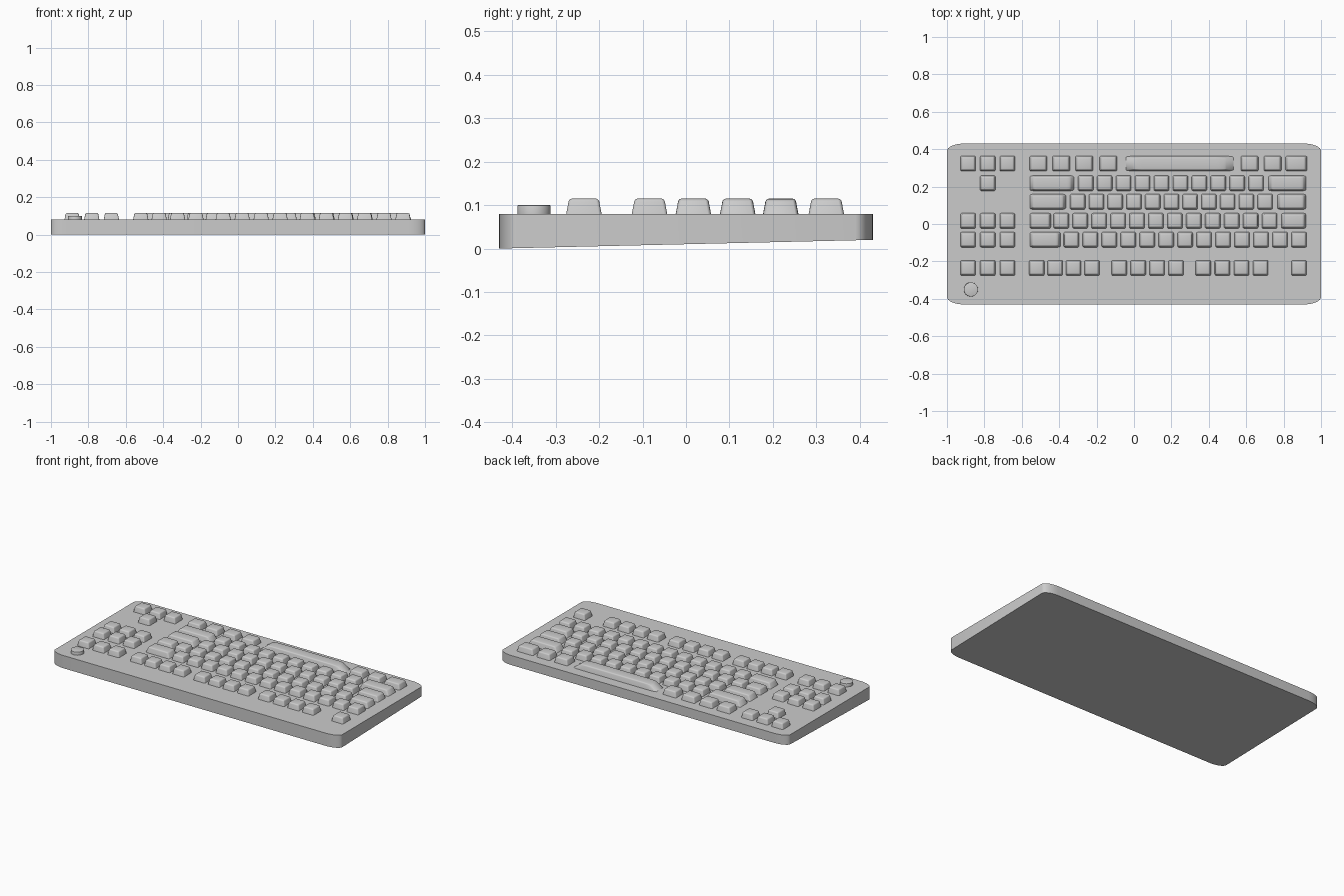
import bpy, bmesh, math

if "Cube" in bpy.data.objects:
    bpy.data.objects.remove(bpy.data.objects["Cube"])


def finish(bm, name, angle=30):
    bmesh.ops.recalc_face_normals(bm, faces=bm.faces[:])
    mesh = bpy.data.meshes.new(name)
    bm.to_mesh(mesh)
    bm.free()
    mesh.shade_smooth()
    mesh.set_sharp_from_angle(angle=math.radians(angle))
    return mesh


def add(name, mesh, loc=(0, 0, 0), scale=(1, 1, 1)):
    ob = bpy.data.objects.new(name, mesh)
    ob.location, ob.scale = loc, scale
    bpy.context.collection.objects.link(ob)
    return ob


# Case: rounded plate, flat on top, underside sloping up to the back
HX, HY, RX, RY, TOP = 1.0, 0.43, 0.09, 0.04, 0.08
bm = bmesh.new()
outline = []
for sx, sy, start in ((1, 1, 0), (-1, 1, 90), (-1, -1, 180), (1, -1, 270)):
    for i in range(9):
        a = math.radians(start + i * 90 / 8)
        outline.append((sx * (HX - RX) + RX * math.cos(a),
                        sy * (HY - RY) + RY * math.sin(a)))
low = [bm.verts.new((x, y, 0.02 * (y + HY) / (2 * HY))) for x, y in outline]
high = [bm.verts.new((x, y, TOP)) for x, y in outline]
bm.faces.new(high)
bm.faces.new(low[::-1])
for i in range(len(outline)):
    j = (i + 1) % len(outline)
    bm.faces.new((low[i], low[j], high[j], high[i]))
add("case", finish(bm, "case"))

# Keycap: tapered block with softened upper edges, shared by all keys
KEY, KEY_H = 0.082, 0.035
bm = bmesh.new()
bmesh.ops.create_cube(bm, size=1)
for v in bm.verts:
    up = v.co.z > 0
    w = 0.068 if up else KEY
    v.co = (v.co.x * w, v.co.y * w, KEY_H if up else -0.002)
edges = [e for e in bm.edges if max(v.co.z for v in e.verts) > 0]
bmesh.ops.bevel(bm, geom=edges, offset=0.007, segments=3, profile=0.5,
                affect='EDGES', clamp_overlap=True)
key_mesh = finish(bm, "keycap", 40)


def key(x, y, width=KEY):
    add("key", key_mesh, (x, y, TOP), (width / KEY, 1, 1))


def run(y, first, last, count):
    for i in range(count):
        key(first + (last - first) * i / (count - 1), y)


ROW = [0.323, 0.218, 0.119, 0.017, -0.084, -0.235]

# Side cluster
for y in (ROW[0], ROW[3], ROW[4], ROW[5]):
    run(y, -0.887, -0.677, 3)
key(-0.782, ROW[1])

# Space bar row
for x in (-0.511, -0.389, -0.266, -0.137, 0.618, 0.741):
    key(x, ROW[0], 0.094)
key(0.244, ROW[0], 0.58)
key(0.868, ROW[0], 0.115)

# Letter and number rows: regular keys, then the wide end keys
run(ROW[1], -0.258, 0.653, 10)
run(ROW[2], -0.301, 0.701, 11)
run(ROW[3], -0.389, 0.725, 12)
run(ROW[4], -0.335, 0.882, 13)
for row, x, w in ((1, -0.439, 0.237), (1, 0.82, 0.203), (2, -0.461, 0.194),
                  (2, 0.843, 0.152), (3, -0.501, 0.113), (3, 0.853, 0.132),
                  (4, -0.475, 0.165)):
    key(x, ROW[row], w)

# Function row: three groups of four and a single end key
run(ROW[5], -0.52, -0.225, 4)
run(ROW[5], -0.079, 0.225, 4)
run(ROW[5], 0.37, 0.677, 4)
key(0.882, ROW[5])

# Round knob
bm = bmesh.new()
bmesh.ops.create_cone(bm, cap_ends=True, segments=32, radius1=0.038,
                      radius2=0.038, depth=0.022)
rim = [e for e in bm.edges if all(v.co.z > 0 for v in e.verts)]
bmesh.ops.bevel(bm, geom=rim, offset=0.002, segments=2, profile=0.5,
                affect='EDGES')
add("knob", finish(bm, "knob"), (-0.872, -0.35, TOP + 0.009))
